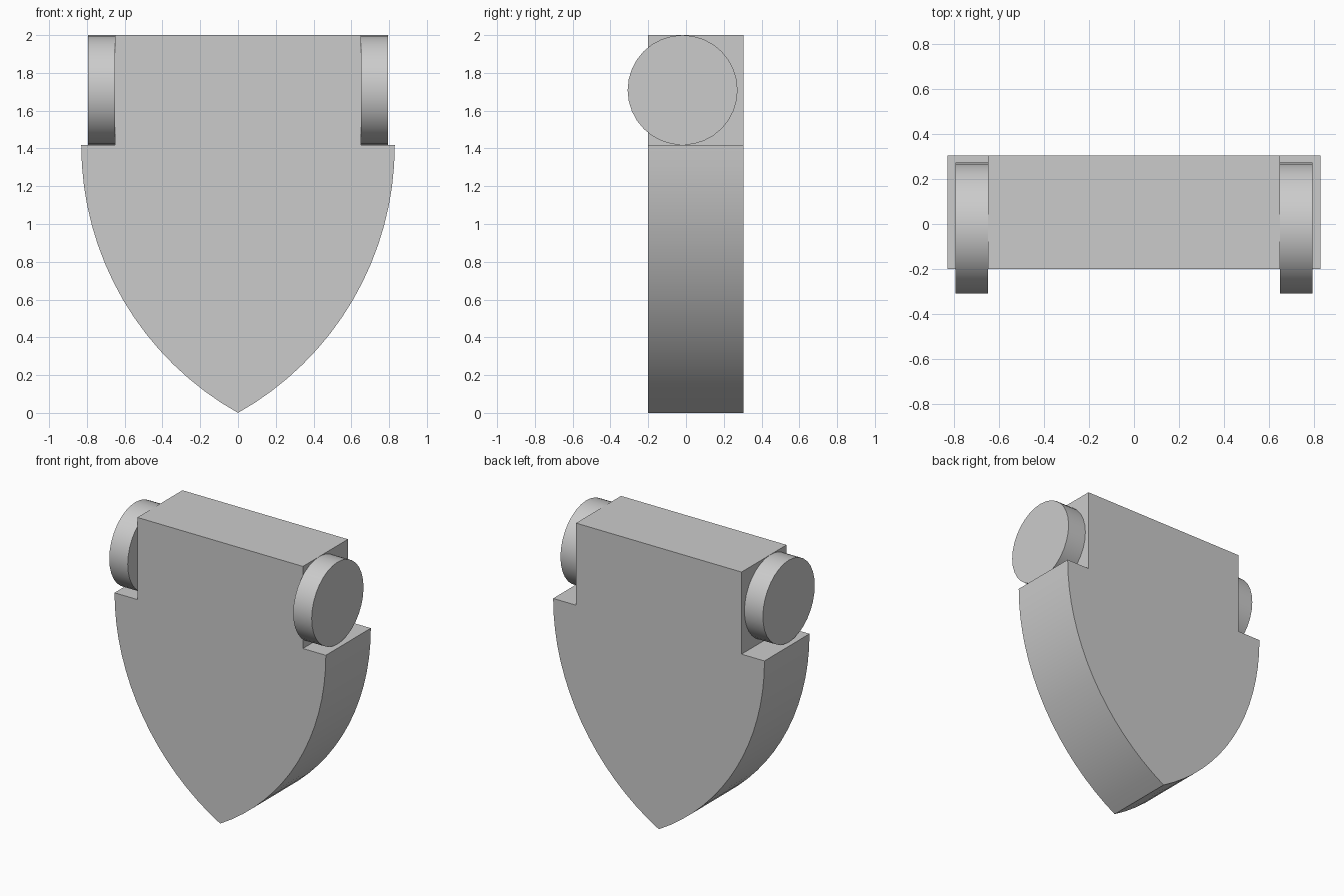
import bpy, bmesh, math

cube = bpy.data.objects.get("Cube")
if cube:
    bpy.data.objects.remove(cube, do_unlink=True)

# Single plain grey
grey = bpy.data.materials.new("plain_grey")
grey.use_nodes = True
colour = (0.6, 0.6, 0.6, 1)
grey.diffuse_color = colour
grey.node_tree.nodes["Principled BSDF"].inputs["Base Color"].default_value = colour


def finish(obj):
    obj.data.materials.append(grey)
    bpy.ops.object.select_all(action='DESELECT')
    obj.select_set(True)
    bpy.context.view_layer.objects.active = obj
    bpy.ops.object.shade_smooth_by_angle(angle=math.radians(30))


# Shield body: stepped top, sides bending as circular arcs to a point
FRONT, BACK = -0.2, 0.305
HALF_TOP, HALF_WIDE, SHOULDER, TOP = 0.65, 0.83, 1.417, 2.0
radius = (HALF_WIDE ** 2 + SHOULDER ** 2) / (2 * HALF_WIDE)
sweep = math.asin(SHOULDER / radius)
STEPS = 16

half = [(HALF_TOP, TOP), (HALF_TOP, SHOULDER)]
for i in range(STEPS):
    a = sweep * i / STEPS
    half.append((HALF_WIDE - radius + radius * math.cos(a),
                 SHOULDER - radius * math.sin(a)))
outline = half + [(0, 0)] + [(-x, z) for x, z in reversed(half)]

bm = bmesh.new()
face = bm.faces.new([bm.verts.new((x, FRONT, z)) for x, z in outline])
extruded = bmesh.ops.extrude_face_region(bm, geom=[face])
moved = [v for v in extruded["geom"] if isinstance(v, bmesh.types.BMVert)]
bmesh.ops.translate(bm, verts=moved, vec=(0, BACK - FRONT, 0))
bmesh.ops.recalc_face_normals(bm, faces=bm.faces)
mesh = bpy.data.meshes.new("shield_body")
bm.to_mesh(mesh)
bm.free()
body = bpy.data.objects.new("shield_body", mesh)
bpy.context.collection.objects.link(body)
finish(body)

# Round pivot discs in the shoulder notches
PIN_RADIUS, PIN_END = 0.291, 0.795
for name, side in (("left_pivot", 1), ("right_pivot", -1)):
    bpy.ops.mesh.primitive_cylinder_add(
        vertices=32, radius=PIN_RADIUS, depth=PIN_END - HALF_TOP,
        location=(side * (PIN_END + HALF_TOP) / 2, -0.018, TOP - PIN_RADIUS),
        rotation=(0, math.pi / 2, 0))
    pin = bpy.context.object
    pin.name = name
    finish(pin)
